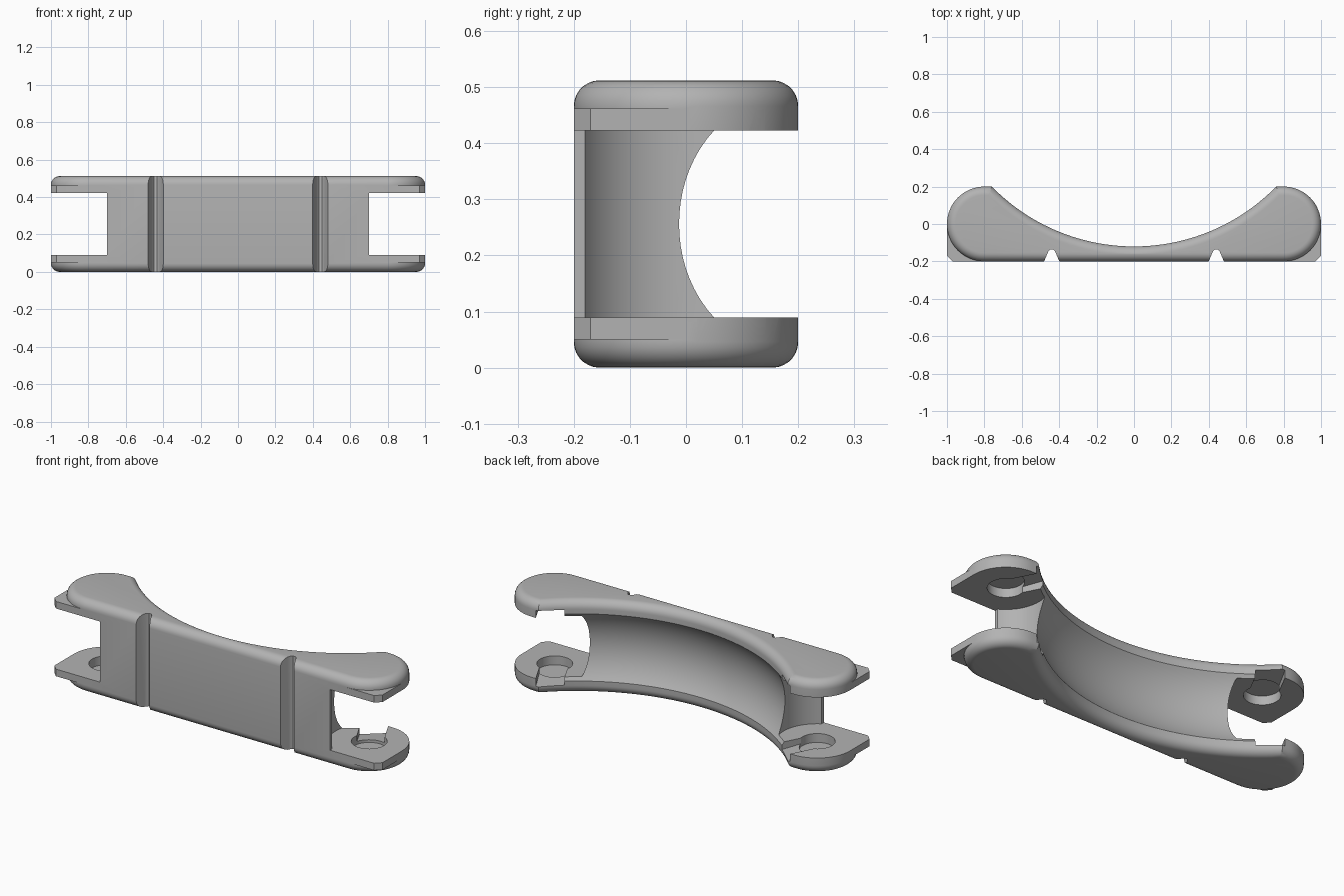
import bpy, bmesh, math
from mathutils import Vector

if "Cube" in bpy.data.objects:
    bpy.data.objects.remove(bpy.data.objects["Cube"], do_unlink=True)

H = 0.512                      # overall height
MID = H / 2
HINGE = 0.8                    # hinge centre along x
END_R = 0.2                    # radius of the rounded ends
FILLET = 0.046
SLOT = (0.089, H - 0.089)      # open height between the tabs
ARC_Y, ARC_R = 0.9425, 1.0625  # centre and radius of the curved back

steel = bpy.data.materials.new("satin grey")
steel.use_nodes = True
steel.diffuse_color = (0.45, 0.45, 0.45, 1)
steel.node_tree.nodes["Principled BSDF"].inputs["Base Color"].default_value = (0.45, 0.45, 0.45, 1)


def to_object(name, bm):
    bmesh.ops.recalc_face_normals(bm, faces=bm.faces[:])
    mesh = bpy.data.meshes.new(name)
    bm.to_mesh(mesh)
    bm.free()
    mesh.materials.append(steel)
    obj = bpy.data.objects.new(name, mesh)
    bpy.context.collection.objects.link(obj)
    return obj


def extrude(name, points, shift, fillet=0):
    """Closed 3D outline swept along a vector, with optional rounded rims."""
    bm = bmesh.new()
    face = bm.faces.new([bm.verts.new(p) for p in points])
    rims = list(face.edges)
    top = bmesh.ops.extrude_face_region(bm, geom=[face], use_keep_orig=True)["geom"]
    bmesh.ops.translate(bm, vec=shift, verts=[g for g in top if isinstance(g, bmesh.types.BMVert)])
    rims += [g for g in top if isinstance(g, bmesh.types.BMEdge)]
    bmesh.ops.recalc_face_normals(bm, faces=bm.faces[:])
    if fillet:
        bmesh.ops.bevel(bm, geom=rims, offset=fillet, segments=7, profile=0.5, affect='EDGES')
    return to_object(name, bm)


def upright(name, outline, z0, z1, fillet=0):
    return extrude(name, [(x, y, z0) for x, y in outline], Vector((0, 0, z1 - z0)), fillet)


def arc(cx, cy, r, a0, a1, n):
    angles = [math.radians(a0 + (a1 - a0) * i / n) for i in range(n + 1)]
    return [(cx + r * math.cos(a), cy + r * math.sin(a)) for a in angles]


def combine(target, tool, operation):
    mod = target.modifiers.new(operation.lower(), 'BOOLEAN')
    mod.operation, mod.solver, mod.object = operation, 'EXACT', tool
    bpy.context.view_layer.objects.active = target
    bpy.ops.object.modifier_apply(modifier=mod.name)
    bpy.data.objects.remove(tool, do_unlink=True)


# Link body: rounded bar with filleted rims
link = upright("link_body",
               arc(HINGE, 0, END_R, -90, 90, 32) + arc(-HINGE, 0, END_R, 90, 270, 32),
               0, H, FILLET)

# Curved back: lathed cutter with a bulging groove and flared lips
GROOVE_R, DEPTH = 0.3055, 0.0625
half = math.degrees(math.acos(1 - DEPTH / GROOVE_R))
profile = [(ARC_R + FILLET, -0.1)]
profile += arc(ARC_R + FILLET, FILLET, FILLET, 270, 180, 8)
profile += arc(ARC_R + DEPTH - GROOVE_R, MID, GROOVE_R, -half, half, 20)
profile += arc(ARC_R + FILLET, H - FILLET, FILLET, 180, 90, 8)
profile += [(ARC_R + FILLET, H + 0.1)]
bm = bmesh.new()
rings = []
SIDES = 160
for r, z in profile:
    rings.append([bm.verts.new((x, y, z)) for x, y in arc(0, ARC_Y, r, 0, 360, SIDES)[:-1]])
for low, high in zip(rings, rings[1:]):
    for i in range(SIDES):
        j = (i + 1) % SIDES
        bm.faces.new((low[i], low[j], high[j], high[i]))
bm.faces.new(rings[0])
bm.faces.new(rings[-1])
combine(link, to_object("back_cutter", bm), 'DIFFERENCE')

for s in (1, -1):
    # Stop corners: square plates on the inner half of the tabs
    corner = [(0.8, -0.2), (0.97, -0.2), (1, -0.17), (1, 0), (0.8, 0)]
    combine(link, upright("stop_corner", [(s * x, y) for x, y in corner], 0.05, H - 0.05), 'UNION')

    # Opening between the tabs with a concave hinge wall
    gap = [(0.7, -0.4), (1.3, -0.4), (1.3, 0.4), (0.7, 0.4)]
    combine(link, upright("slot_cutter", [(s * x, y) for x, y in gap], *SLOT), 'DIFFERENCE')
    combine(link, upright("hinge_cutter", arc(s * HINGE, 0, 0.206, 0, 360, 64)[:-1], *SLOT), 'DIFFERENCE')

    # Pin pockets in both tabs
    combine(link, upright("pin_cutter", arc(s * HINGE, 0, 0.09, 0, 360, 40)[:-1], 0.04, H - 0.04), 'DIFFERENCE')

    # Ramped insertion channels running to the back edge
    along = Vector((-0.46 * s, 0.888, 0))
    across = Vector((0.888 * s, 0.46, 0)) * 0.07
    start = Vector((s * HINGE, 0, 0)) - across
    ramp = [(0, 0.062), (0.3, 0.038), (0.3, H - 0.038), (0, H - 0.062)]
    combine(link, extrude("channel_cutter", [start + along * u + Vector((0, 0, z)) for u, z in ramp],
                          across * 2), 'DIFFERENCE')

    # Tapered grooves down the front face
    notch = [(-0.045, -0.21), (-0.018, -0.147), (-0.008, -0.137), (0.008, -0.137), (0.018, -0.147), (0.045, -0.21)]
    combine(link, upright("notch_cutter", [(s * 0.44 + x, y) for x, y in notch], -0.1, H + 0.1), 'DIFFERENCE')

# Smooth shading with crisp edges
bpy.ops.object.select_all(action='DESELECT')
link.select_set(True)
bpy.context.view_layer.objects.active = link
bpy.ops.object.shade_smooth_by_angle(angle=math.radians(28))
